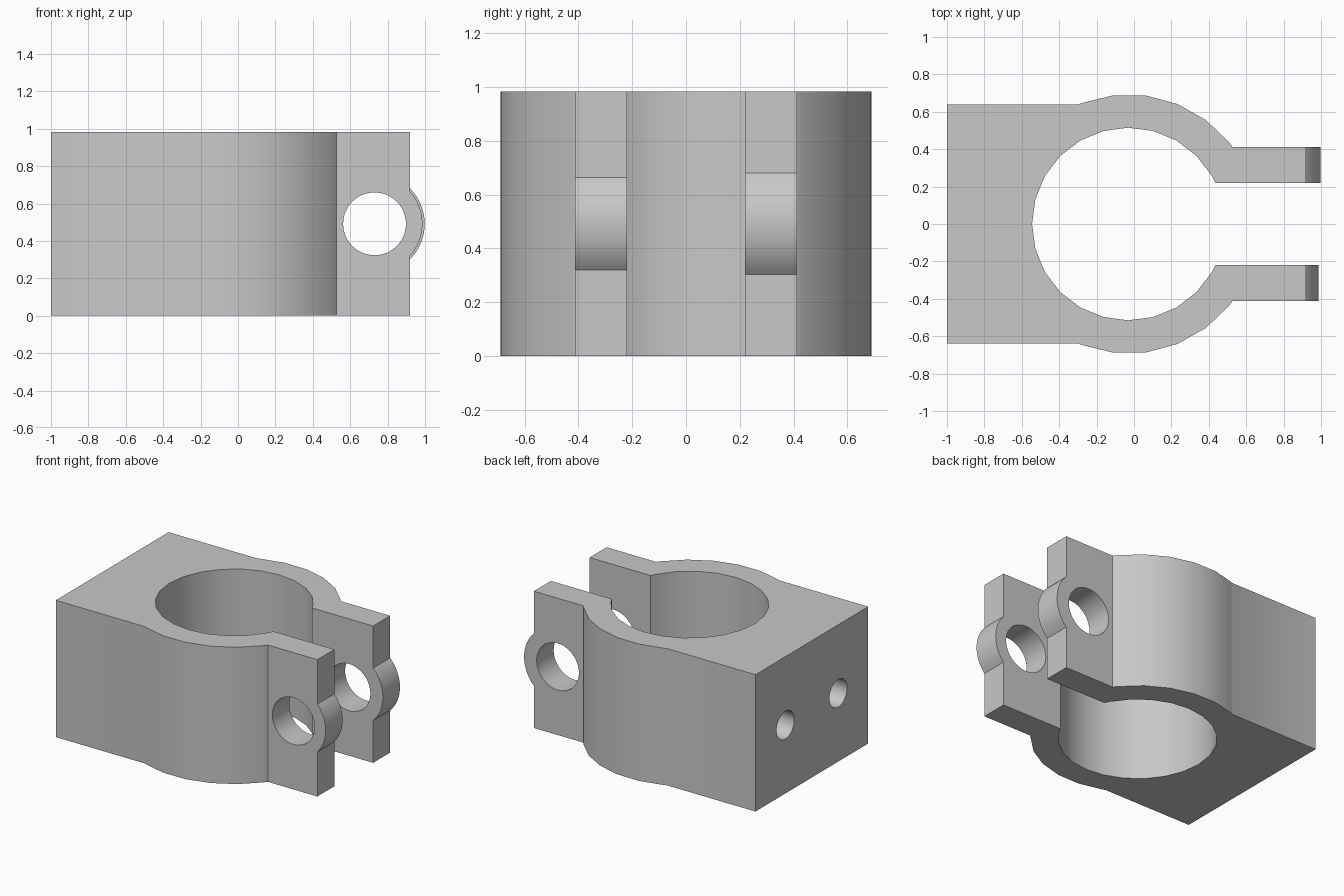
import bpy, bmesh
from math import sin, cos, asin, acos, radians, pi
from mathutils import Vector

cube = bpy.data.objects.get("Cube")
if cube:
    bpy.data.objects.remove(cube, do_unlink=True)

HEIGHT = 0.983
MID = HEIGHT / 2
BORE_X, BORE_R, COLLAR_R = -0.03, 0.515, 0.693
BLOCK_Y, LUG_IN, LUG_OUT, LUG_X = 0.64, 0.22, 0.413, 0.92
BOLT_X, BOLT_R = 0.73, 0.168

metal = bpy.data.materials.new("plain grey")
metal.use_nodes = True
metal.diffuse_color = (0.58, 0.58, 0.58, 1)
metal.node_tree.nodes["Principled BSDF"].inputs["Base Color"].default_value = (0.58, 0.58, 0.58, 1)


def prism(name, points, offset):
    """Extrude a closed outline of 3D points along an offset."""
    bm = bmesh.new()
    face = bm.faces.new([bm.verts.new(p) for p in points])
    ext = bmesh.ops.extrude_face_region(bm, geom=[face])
    verts = [g for g in ext["geom"] if isinstance(g, bmesh.types.BMVert)]
    bmesh.ops.translate(bm, verts=verts, vec=Vector(offset))
    bmesh.ops.recalc_face_normals(bm, faces=bm.faces)
    mesh = bpy.data.meshes.new(name)
    bm.to_mesh(mesh)
    bm.free()
    mesh.materials.append(metal)
    obj = bpy.data.objects.new(name, mesh)
    bpy.context.collection.objects.link(obj)
    return obj


def arc(radius, degrees):
    return [(BORE_X + radius * cos(radians(a)), radius * sin(radians(a))) for a in degrees]


def circle(n, radius):
    return [(radius * cos(2 * pi * i / n), radius * sin(2 * pi * i / n)) for i in range(n)]


def smooth(obj):
    bpy.ops.object.select_all(action="DESELECT")
    obj.select_set(True)
    bpy.context.view_layer.objects.active = obj
    bpy.ops.object.shade_smooth_by_angle(angle=radians(30))


# Clamp outline: back half of the profile, mirrored to the front
def on_circle(radius, y):
    return BORE_X + (radius ** 2 - y ** 2) ** 0.5


half = [(-1, BLOCK_Y), (BORE_X - (COLLAR_R ** 2 - BLOCK_Y ** 2) ** 0.5, BLOCK_Y)]
half += arc(COLLAR_R, [111 - 14.4 * i for i in range(6)])
half += [(on_circle(COLLAR_R, LUG_OUT), LUG_OUT), (LUG_X, LUG_OUT), (LUG_X, LUG_IN),
         (on_circle(BORE_R, LUG_IN), LUG_IN)]
half += arc(BORE_R, range(30, 180, 15))
outline = half + [(BORE_X - BORE_R, 0)] + [(x, -y) for x, y in reversed(half)]
clamp = prism("clamp_body", [(x, y, 0) for x, y in outline], (0, 0, HEIGHT))

# Bolt hole through both lugs, and two blind holes in the flat mounting face
cutters = [prism("bolt_hole_cutter", [(BOLT_X + u, -1, MID + v) for u, v in circle(48, BOLT_R)], (0, 2, 0))]
for y in (-0.3, 0.3):
    cutters.append(prism("mount_hole_cutter", [(-1.1, y + u, MID + v) for u, v in circle(32, 0.1)],
                         (0.45, 0, 0)))
bpy.context.view_layer.objects.active = clamp
for cutter in cutters:
    cutter.hide_render = True
    mod = clamp.modifiers.new("hole", "BOOLEAN")
    mod.operation = "DIFFERENCE"
    mod.solver = "EXACT"
    mod.object = cutter
    bpy.ops.object.modifier_apply(modifier=mod.name)
    bpy.data.objects.remove(cutter, do_unlink=True)
smooth(clamp)

# Rounded bosses on the lug ends, concentric with the bolt hole
for name, y, radius in (("front_lug_boss", -LUG_OUT, 0.256), ("back_lug_boss", LUG_IN, 0.268)):
    limit = acos((LUG_X - BOLT_X) / radius)
    angles = [limit * (i / 8 - 1) for i in range(17)]
    boss = prism(name, [(BOLT_X + radius * cos(a), y, MID + radius * sin(a)) for a in angles],
                 (0, LUG_OUT - LUG_IN, 0))
    smooth(boss)
